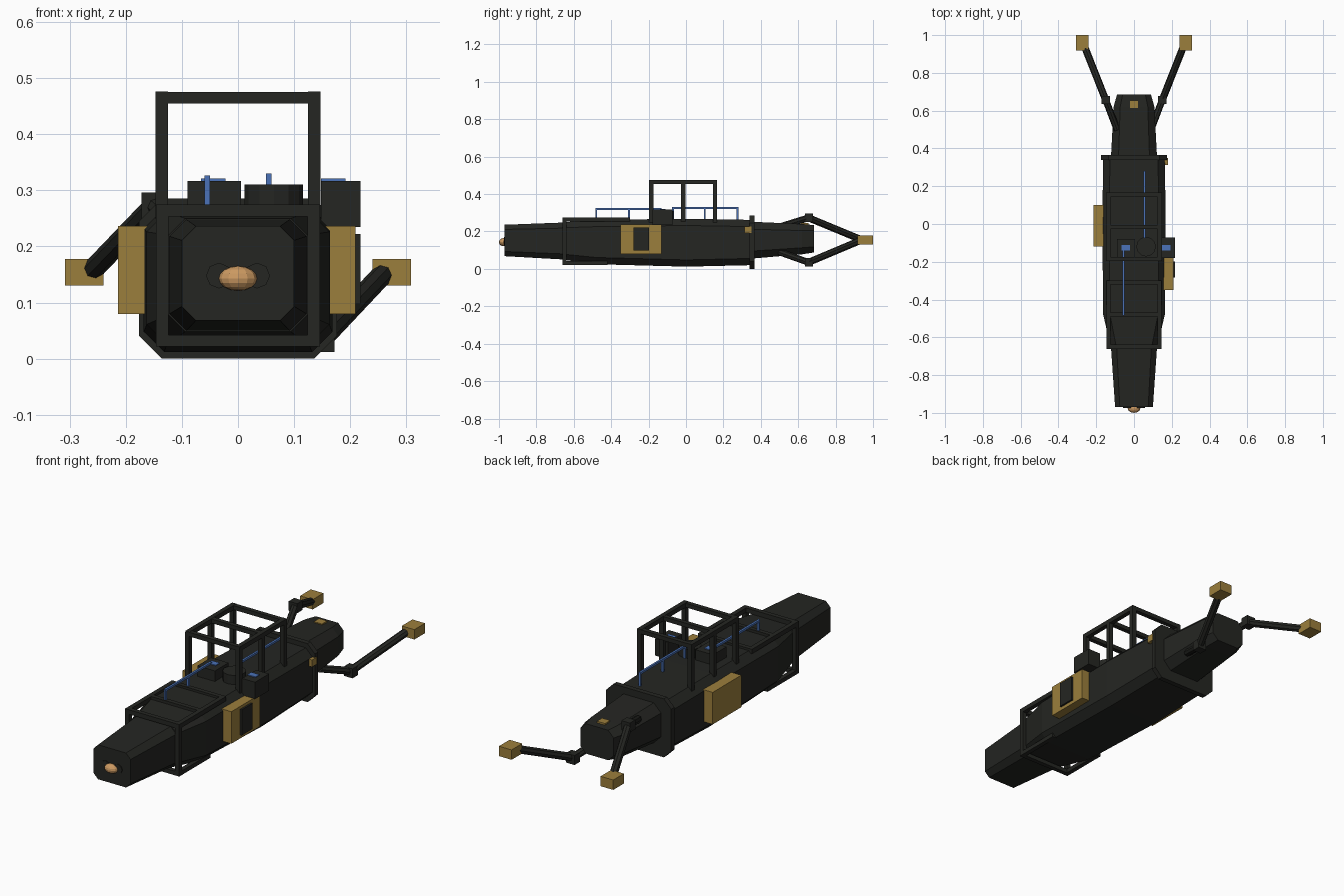
import bpy, bmesh, math
from mathutils import Vector

if "Cube" in bpy.data.objects:
    bpy.data.objects.remove(bpy.data.objects["Cube"])


def mat(name, rgb):
    m = bpy.data.materials.new(name)
    m.diffuse_color = (*rgb, 1)
    m.use_nodes = True
    m.node_tree.nodes["Principled BSDF"].inputs["Base Color"].default_value = m.diffuse_color
    return m


DARK = mat("dark_hull", (0.018, 0.019, 0.016))
GOLD = mat("gold_foil", (0.33, 0.21, 0.045))
BLUE = mat("blue_rail", (0.07, 0.17, 0.48))
TAN = mat("tan_lens", (0.60, 0.32, 0.12))


def finish(name, bm, m):
    bmesh.ops.recalc_face_normals(bm, faces=bm.faces)
    me = bpy.data.meshes.new(name)
    bm.to_mesh(me)
    bm.free()
    me.materials.append(m)
    ob = bpy.data.objects.new(name, me)
    bpy.context.collection.objects.link(ob)
    return ob


def box(name, x0, x1, y0, y1, z0, z1, m=DARK):
    bm = bmesh.new()
    bmesh.ops.create_cube(bm, size=1)
    for v in bm.verts:
        v.co = ((x0 + x1) / 2 + v.co.x * (x1 - x0),
                (y0 + y1) / 2 + v.co.y * (y1 - y0),
                (z0 + z1) / 2 + v.co.z * (z1 - z0))
    return finish(name, bm, m)


def loft(name, sections, m=DARK):
    """Chamfered-rectangle sections (y, half width, bottom, top, chamfer)."""
    bm = bmesh.new()
    rings = []
    for y, w, b, t, c in sections:
        pts = [(w, b + c), (w, t - c), (w - c, t), (c - w, t),
               (-w, t - c), (-w, b + c), (c - w, b), (w - c, b)]
        rings.append([bm.verts.new((x, y, z)) for x, z in pts])
    for a, b in zip(rings, rings[1:]):
        for i in range(8):
            j = (i + 1) % 8
            bm.faces.new((a[i], a[j], b[j], b[i]))
    bm.faces.new(rings[0])
    bm.faces.new(rings[-1])
    return finish(name, bm, m)


def rod(name, p, q, r, m=DARK, sides=8):
    p, q = Vector(p), Vector(q)
    bm = bmesh.new()
    bmesh.ops.create_cone(bm, cap_ends=True, segments=sides, radius1=r,
                          radius2=r, depth=(q - p).length)
    ob = finish(name, bm, m)
    ob.location = (p + q) / 2
    ob.rotation_euler = (q - p).to_track_quat('Z', 'Y').to_euler()
    return ob


# Hull: nose, main body, collar, tail
loft("nose", [(-0.97, 0.10, 0.068, 0.236, 0.025), (-0.65, 0.122, 0.05, 0.248, 0.03),
              (-0.48, 0.14, 0.04, 0.255, 0.03)])
loft("main_body", [(-0.65, 0.124, 0.048, 0.25, 0.03), (-0.48, 0.163, 0.025, 0.262, 0.036),
                   (0.0, 0.168, 0.012, 0.268, 0.036), (0.35, 0.163, 0.02, 0.262, 0.036)])
loft("collar", [(0.34, 0.176, 0.0, 0.285, 0.04), (0.365, 0.176, 0.0, 0.285, 0.04)])
loft("tail", [(0.35, 0.122, 0.055, 0.252, 0.04), (0.62, 0.108, 0.078, 0.24, 0.035),
              (0.685, 0.09, 0.088, 0.234, 0.03)])

# Nose lens and sockets
for s in (-1, 1):
    rod("lens_socket", (s * 0.034, -0.974, 0.148), (s * 0.034, -0.95, 0.148), 0.023)
bm = bmesh.new()
bmesh.ops.create_uvsphere(bm, u_segments=12, v_segments=8, radius=1)
for v in bm.verts:
    v.co = (v.co.x * 0.034, -0.975 + v.co.y * 0.025, 0.143 + v.co.z * 0.022)
finish("nose_lens", bm, TAN)

# Front cage around the nose
h = 0.011
for s in (-1, 1):
    x = s * 0.135
    box("cage_post", x - h, x + h, -0.661, -0.639, 0.022, 0.275)
    box("cage_top_rail", x - h, x + h, -0.65, -0.30, 0.253, 0.275)
    box("cage_bottom_rail", x - h, x + h, -0.65, -0.42, 0.022, 0.042)
for y in (-0.65, -0.48, -0.31):
    box("cage_top_bar", -0.146, 0.146, y - h, y + h, 0.253, 0.275)
box("cage_bottom_bar", -0.146, 0.146, -0.661, -0.639, 0.022, 0.042)

# Tall roll frame
for s in (-1, 1):
    x = s * 0.136
    box("frame_top_rail", x - h, x + h, -0.196, 0.166, 0.454, 0.476)
    for y in (-0.186, -0.015, 0.155):
        box("frame_post", x - h, x + h, y - h, y + h, 0.24, 0.47)
for y in (-0.186, -0.015, 0.155):
    box("frame_cross_bar", -0.146, 0.146, y - h, y + h, 0.455, 0.475)

# Blue hand rails
for x, ys, z in ((-0.055, (-0.48, -0.305, -0.135), 0.321), (0.055, (-0.07, 0.1, 0.275), 0.325)):
    box("hand_rail", x - 0.005, x + 0.005, ys[0] - 0.005, ys[2] + 0.005, z - 0.005, z + 0.005, BLUE)
    for y in ys:
        box("hand_rail_post", x - 0.005, x + 0.005, y - 0.005, y + 0.005, 0.25, z, BLUE)

# Deck equipment
box("deck_box", -0.09, 0.005, -0.185, -0.08, 0.25, 0.317)
box("side_box", 0.148, 0.218, -0.18, -0.072, 0.235, 0.317)
for x in (-0.044, 0.17):
    box("blue_cap", x - 0.022, x + 0.022, -0.14, -0.11, 0.31, 0.321, BLUE)
rod("deck_drum", (0.064, -0.12, 0.25), (0.064, -0.12, 0.31), 0.052, sides=12)

# Gold side panels and markers
box("right_panel", 0.155, 0.209, -0.35, -0.13, 0.08, 0.236, GOLD)
box("right_panel_window", 0.19, 0.218, -0.282, -0.198, 0.097, 0.222)
box("left_panel", -0.214, -0.155, -0.12, 0.10, 0.08, 0.236, GOLD)
box("side_marker", 0.155, 0.18, 0.312, 0.35, 0.193, 0.227, GOLD)
box("tail_marker", -0.022, 0.022, 0.615, 0.655, 0.22, 0.245, GOLD)

# Rear arms: upper on the left, lower on the right
for side, s, z0, z1 in (("left", -1, 0.225, 0.273), ("right", 1, 0.09, 0.035)):
    elbow, tip = (s * 0.149, 0.655, z1), (s * 0.262, 0.94, 0.155)
    rod(side + "_upper_arm", (s * 0.09, 0.50, z0), elbow, 0.018)
    box(side + "_elbow", s * 0.149 - 0.023, s * 0.149 + 0.023, 0.636, 0.678, z1 - 0.023, z1 + 0.023)
    rod(side + "_forearm", elbow, tip, 0.019)
    box(side + "_gripper", s * 0.274 - 0.034, s * 0.274 + 0.034, 0.918, 1.0, 0.13, 0.178, GOLD)
